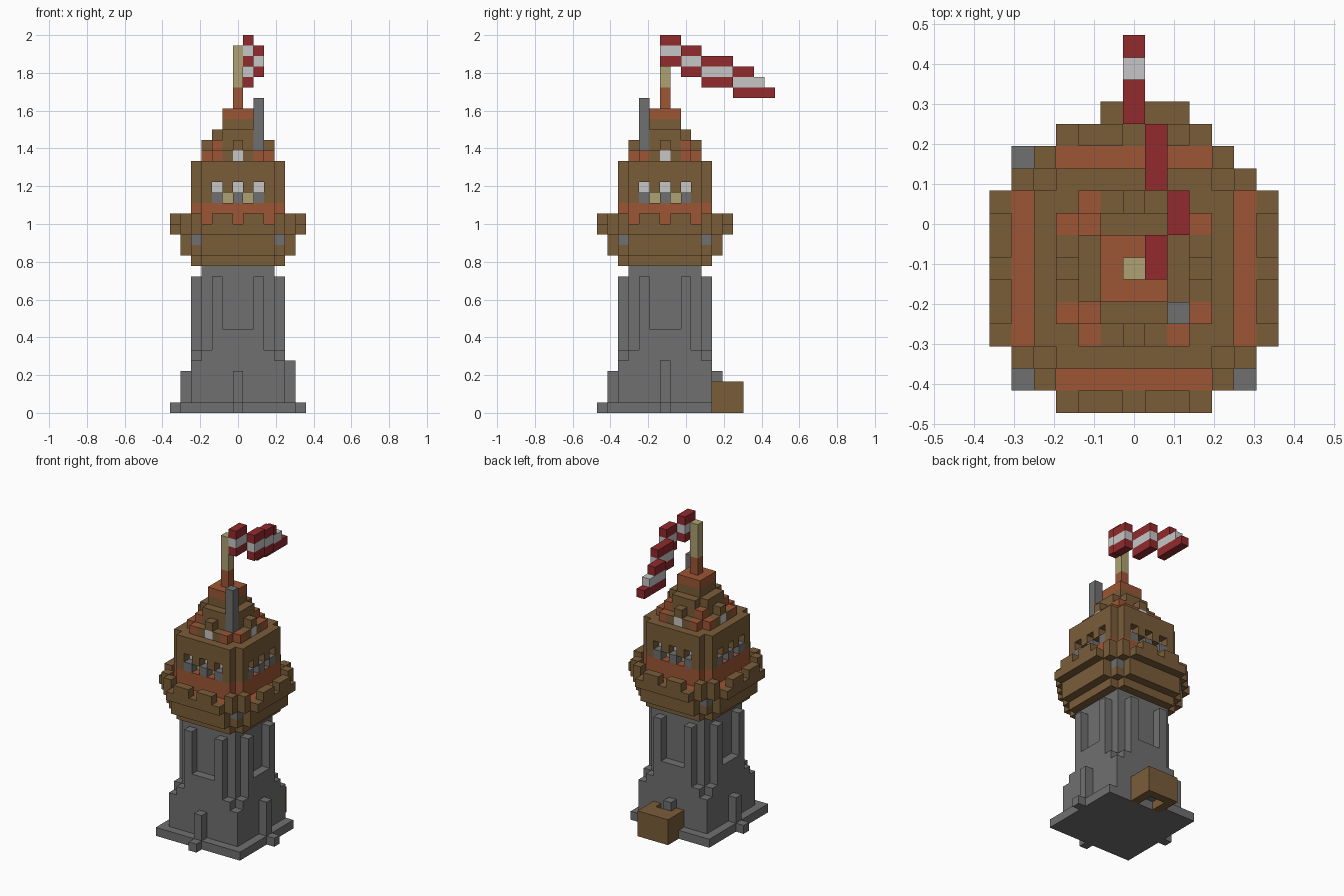
import bpy, bmesh, math
from mathutils import Vector

cube = bpy.data.objects.get("Cube")
if cube:
    bpy.data.objects.remove(cube)

S = 1 / 18          # block size
OFF = -2            # tower axis in blocks along y


def linear(c):
    c /= 255
    return c / 12.92 if c < 0.04045 else ((c + 0.055) / 1.055) ** 2.4


PALETTE = {
    "stone_grey": (112, 112, 112), "timber_brown": (122, 93, 57),
    "tile_orange": (156, 86, 53), "flag_red": (146, 42, 45),
    "pale_white": (198, 198, 198), "straw_khaki": (174, 161, 114),
}
mats = {}
for name, rgb in PALETTE.items():
    m = bpy.data.materials.new(name)
    m.use_nodes = True
    col = (*[linear(c) for c in rgb], 1)
    m.diffuse_color = col
    bsdf = m.node_tree.nodes["Principled BSDF"]
    bsdf.inputs["Base Color"].default_value = col
    bsdf.inputs["Roughness"].default_value = 0.9
    mats[name] = m
GREY, BROWN, ORANGE, RED, WHITE, KHAKI = PALETTE

blocks = {}         # (x, y, z) -> (part, colour)


def fill(part, colour, xs, ys, zs, rule=lambda x, y: True):
    """Fill an inclusive range of blocks; colour None carves them away."""
    for x in range(xs[0], xs[1] + 1):
        for y in range(ys[0], ys[1] + 1):
            for z in range(zs[0], zs[1] + 1):
                if rule(x, y):
                    if colour:
                        blocks[x, y, z] = (part, colour)
                    else:
                        blocks.pop((x, y, z), None)


def slab(part, colour, r, zs, cut=99):
    """Square layer of radius r with its corners cut."""
    fill(part, colour, (-r, r), (-r, r), zs, lambda x, y: abs(x) + abs(y) <= cut)


def around(part, colour, x, y, zs):
    """One column repeated on all four sides, mirrored across each."""
    for a, b in ((x, y), (y, x)):
        for sx in (-1, 1):
            for sy in (-1, 1):
                fill(part, colour, (a * sx, a * sx), (b * sy, b * sy), zs)


# stone base and shaft
slab("base_plate", GREY, 5, (0, 0))
fill("base_plate", None, (0, 5), (5, 5), (0, 0))
for x, y in ((6, 0), (-6, 0), (0, -6)):
    fill("base_plate", GREY, (x, x), (y, y), (0, 0))
slab("shaft", GREY, 3, (1, 13))
for i, top in ((0, 7), (1, 7), (2, 12), (3, 5), (4, 4)):
    around("shaft_cladding", GREY, i, 4, (1, top))
for x, y, top in ((5, 0, 4), (-5, 0, 3), (0, -5, 3), (0, 5, 3)):
    fill("foot_buttress", GREY, (x, x), (y, y), (1, top))

# timber porch at the back
fill("porch", BROWN, (-1, 2), (7, 7), (0, 2))
for x in (-1, 2):
    fill("porch", BROWN, (x, x), (5, 6), (0, 2))
fill("porch", BROWN, (0, 1), (6, 6), (2, 2))

# flared gallery
slab("gallery_corbel", BROWN, 4, (14, 14), 7)
slab("gallery_corbel", BROWN, 5, (15, 16), 8)
around("corner_stone", GREY, 4, 4, (16, 16))
slab("gallery_floor", BROWN, 6, (17, 17), 9)
for i in range(4):
    around("gallery_floor", ORANGE, i, 5, (17, 17))
for i in (1, 2):
    around("battlement", BROWN, i, 6, (18, 18))
around("battlement", BROWN, 4, 5, (18, 18))

# watch room
slab("watch_room", ORANGE, 4, (18, 19), 7)
slab("watch_room", BROWN, 4, (20, 23), 7)
for i in (0, 2):
    around("window_sill", GREY, i, 4, (20, 20))
    around("window_opening", None, i, 4, (21, 21))
    around("window_pane", WHITE, i, 3, (21, 21))
around("window_opening", None, 1, 4, (20, 20))
around("window_straw", KHAKI, 1, 3, (20, 20))

# stepped roof with dormers
slab("roof", BROWN, 3, (24, 24), 4)
around("roof", ORANGE, 2, 3, (24, 24))
slab("roof", BROWN, 2, (25, 25), 3)
around("roof", ORANGE, 2, 2, (24, 25))
slab("roof", BROWN, 2, (26, 26), 3)
slab("roof", BROWN, 1, (27, 27))
slab("roof", ORANGE, 1, (28, 28))
around("dormer", WHITE, 0, 3, (24, 24))
around("dormer", BROWN, 0, 3, (25, 25))
fill("chimney", GREY, (2, 2), (-2, -2), (24, 29))

# pole and waving flag
fill("flagpole", ORANGE, (0, 0), (0, 0), (29, 30))
fill("flagpole", KHAKI, (0, 0), (0, 0), (31, 34))
for x, y0, y1, top in ((1, 0, 1, 35), (2, 2, 3, 34), (1, 4, 6, 33), (0, 7, 8, 32)):
    tail = 1 if x == 0 else 0
    for row, colour in enumerate((RED, WHITE, RED)):
        fill("flag", colour, (x, x), (y0, y1 + tail * row), (top - row, top - row))


def build(part):
    """Skin the exposed sides of a part and merge flat areas."""
    bm = bmesh.new()
    used = []
    for cell, (owner, colour) in blocks.items():
        if owner != part:
            continue
        if colour not in used:
            used.append(colour)
        centre = Vector(cell) + Vector((0, OFF, 0.5))
        for axis in range(3):
            for sign in (-1, 1):
                n = Vector((0, 0, 0))
                n[axis] = sign
                if tuple(int(c + d) for c, d in zip(cell, n)) in blocks:
                    continue
                u = Vector((0, 0, 0))
                u[(axis + 1) % 3] = 0.5
                v = n.cross(u)
                mid = centre + n / 2
                ring = [mid - u - v, mid + u - v, mid + u + v, mid - u + v]
                face = bm.faces.new([bm.verts.new(p * S) for p in ring])
                face.material_index = used.index(colour)
    bmesh.ops.remove_doubles(bm, verts=bm.verts[:], dist=S / 100)
    bmesh.ops.dissolve_limit(bm, angle_limit=math.radians(1), verts=bm.verts[:],
                             edges=bm.edges[:], delimit={'MATERIAL'})
    mesh = bpy.data.meshes.new(part)
    bm.to_mesh(mesh)
    bm.free()
    for colour in used:
        mesh.materials.append(mats[colour])
    bpy.context.collection.objects.link(bpy.data.objects.new(part, mesh))


for part in dict.fromkeys(owner for owner, _ in blocks.values()):
    build(part)
